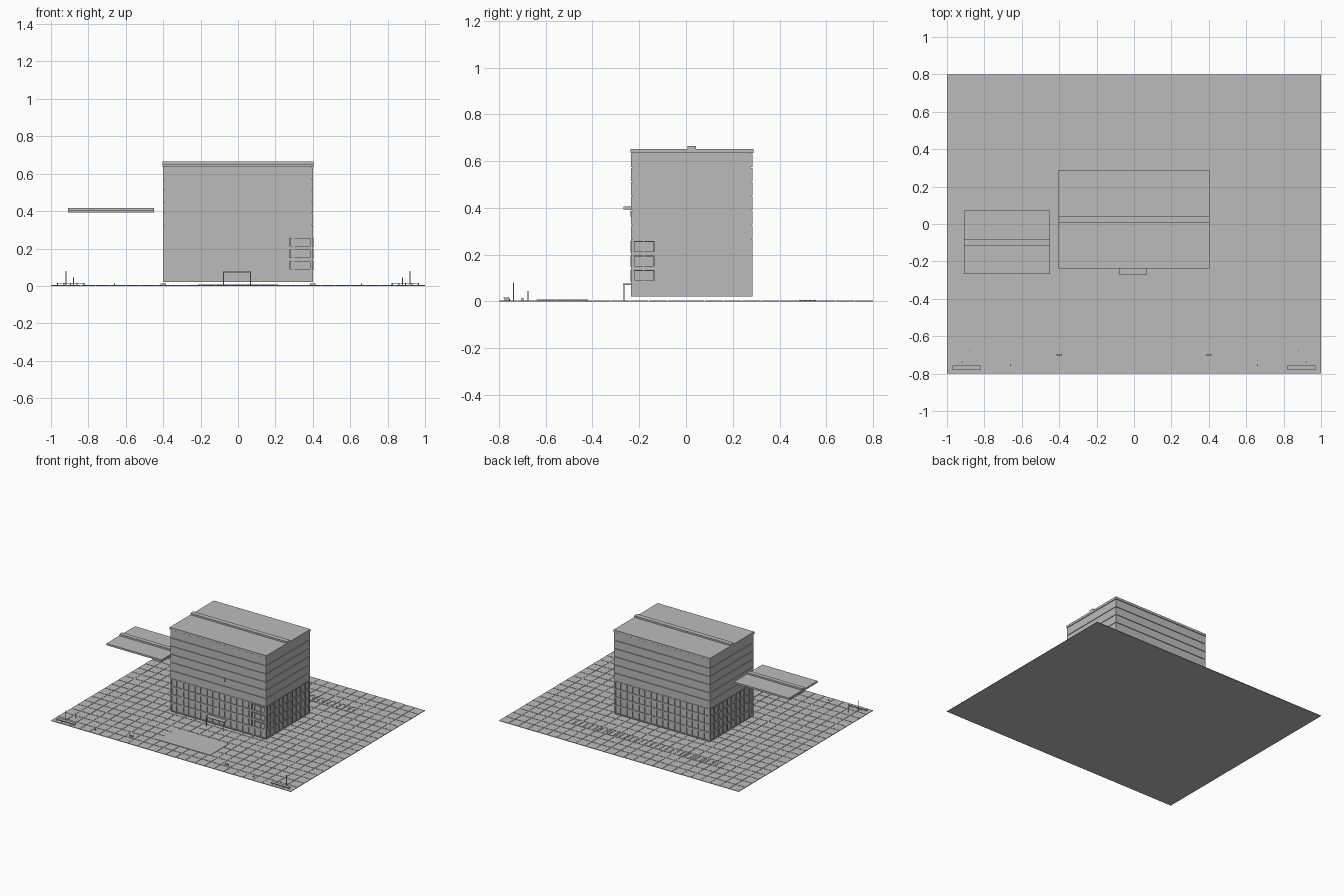
import bpy, bmesh
from mathutils import Matrix

cube = bpy.data.objects.get("Cube")
if cube:
    bpy.data.objects.remove(cube, do_unlink=True)

GREY = (0.5, 0.5, 0.5, 1)
concrete = bpy.data.materials.new("light grey")
concrete.use_nodes = True
concrete.diffuse_color = GREY
concrete.node_tree.nodes["Principled BSDF"].inputs["Base Color"].default_value = GREY


def build(name, boxes):
    """One object from boxes given as (x0, x1, y0, y1, z0, z1)."""
    bm = bmesh.new()
    for x0, x1, y0, y1, z0, z1 in boxes:
        place = Matrix.Translation(((x0 + x1) / 2, (y0 + y1) / 2, (z0 + z1) / 2))
        size = Matrix.Diagonal((x1 - x0, y1 - y0, z1 - z0, 1))
        bmesh.ops.create_cube(bm, size=1, matrix=place @ size)
    mesh = bpy.data.meshes.new(name)
    bm.to_mesh(mesh)
    bm.free()
    mesh.materials.append(concrete)
    obj = bpy.data.objects.new(name, mesh)
    bpy.context.collection.objects.link(obj)
    return obj


# Paved ground: slab with a grid of square tiles
TILE, JOINT, PAVE = 0.08, 0.002, 0.004
build("ground_slab", [(-1, 1, -0.8, 0.8, 0, 0.002)])
build("paving_tiles", [
    (-1 + i * TILE + JOINT * (i > 0), -1 + (i + 1) * TILE - JOINT * (i < 24),
     -0.8 + j * TILE + JOINT * (j > 0), -0.8 + (j + 1) * TILE - JOINT * (j < 19),
     0.002, PAVE)
    for i in range(25) for j in range(20)])
build("entrance_plaza", [(-0.215, 0.215, -0.64, -0.42, 0.002, 0.007)])

# Row of parking grates behind the building
grates = []
for i in range(30):
    x = -0.625 + i * 0.0423
    grates += [(x - 0.008, x + 0.008, y, y + 0.016, PAVE, PAVE + 0.002)
               for y in (0.483, 0.503, 0.523, 0.543)]
build("parking_grates", grates)

# Building dimensions
X, Y0, Y1 = 0.4, -0.235, 0.285
BASE, FLOOR, INSET = 0.02, 0.0615, 0.006
WINDOW_FLOORS, FLOORS = 4, 10
ROOF = BASE + FLOORS * FLOOR
UPPER = BASE + WINDOW_FLOORS * FLOOR

# Recessed core: glazing plane below, joints between the panels above
build("building_core", [(-X + INSET, X - INSET, Y0 + INSET, Y1 - INSET, BASE, ROOF)])
build("upper_wall_bands", [
    (-X, X, Y0, Y1, UPPER + k * FLOOR + 0.002, UPPER + (k + 1) * FLOOR - 0.002)
    for k in range(FLOORS - WINDOW_FLOORS)])

# Window grid on the lower floors
build("floor_edges", [
    (-X, X, Y0, Y1, max(BASE, BASE + k * FLOOR - 0.006), BASE + k * FLOOR + 0.006)
    for k in range(WINDOW_FLOORS)] + [(-X, X, Y0, Y1, UPPER - 0.006, UPPER)])
mullions = []
for i in range(17):
    half = 0.005 if i % 2 == 0 else 0.0015
    x = -X + half + i * (2 * X - 2 * half) / 16
    mullions += [(x - half, x + half, Y0, Y0 + INSET, BASE, UPPER),
                 (x - half, x + half, Y1 - INSET, Y1, BASE, UPPER)]
for i in range(11):
    half = 0.005 if i % 2 == 0 else 0.0015
    y = Y0 + half + i * (Y1 - Y0 - 2 * half) / 10
    mullions += [(-X, -X + INSET, y - half, y + half, BASE, UPPER),
                 (X - INSET, X, y - half, y + half, BASE, UPPER)]
build("window_mullions", mullions)

# Projecting frames around the corner windows
frames = []
for k in range(1, WINDOW_FLOORS):
    lo, hi = BASE + k * FLOOR + 0.004, BASE + (k + 1) * FLOOR - 0.008
    a, b = 0.275, 0.39
    c, d = Y0 + 0.01, Y0 + 0.1
    for z in (lo, hi - 0.005):
        frames.append((a, b, Y0 - 0.003, Y0 + INSET, z, z + 0.005))
        frames.append((X - INSET, X + 0.003, c, d, z, z + 0.005))
    for x in (a, b - 0.005):
        frames.append((x, x + 0.005, Y0 - 0.003, Y0 + INSET, lo, hi))
    for y in (c, d - 0.005):
        frames.append((X - INSET, X + 0.003, y, y + 0.005, lo, hi))
build("corner_window_frames", frames)

# Blank plate on the front wall
build("front_wall_plate", [(-0.055, 0.055, Y0 - 0.003, Y0, 0.36, 0.39)])


# Flat roofs with a raised bar along the middle
def roof(name, x0, x1, y0, y1, z0, z1, bar):
    mid = (y0 + y1) / 2
    build(name, [(x0, x1, y0, y1, z0, z1)])
    build(name + "_bar", [(x0, x1, mid - bar, mid + bar, z1, z1 + 0.012)])


roof("main_roof", -X - 0.003, X + 0.003, Y0 - 0.003, Y1 + 0.003, ROOF, 0.652, 0.018)
roof("side_roof", -0.91, -0.45, -0.268, 0.072, 0.392, 0.405, 0.016)

# Entrance canopy on two posts
canopy = [(-0.08, 0.07, -0.27, Y0, 0.071, 0.076)]
canopy += [(x, x + 0.004, -0.268, -0.264, 0.004, 0.072) for x in (-0.079, 0.065)]
build("entrance_canopy", canopy)

# Street furniture, repeated on both sides of the plaza
for s, side in ((-1, "right"), (1, "left")):
    def post(cx, cy, half, top):
        return (s * cx - half, s * cx + half, cy - half, cy + half, PAVE, top)

    bench = [(s * 0.895 - 0.075, s * 0.895 + 0.075, -0.78, -0.757, 0.012, 0.016)]
    bench += [(s * 0.895 + o - 0.003, s * 0.895 + o + 0.003, -0.777, -0.76, PAVE, 0.012)
              for o in (-0.07, -0.035, 0, 0.035, 0.07)]
    build(side + "_bench", bench)
    build(side + "_lamp_post", [post(0.92, -0.738, 0.002, 0.08)])
    build(side + "_sign_post", [post(0.88, -0.675, 0.002, 0.045)])
    build(side + "_bollard", [post(0.66, -0.755, 0.003, 0.013)])
    build(side + "_bin", [(s * 0.4 - 0.014, s * 0.4 + 0.014, -0.704, -0.696, PAVE, 0.014)])
